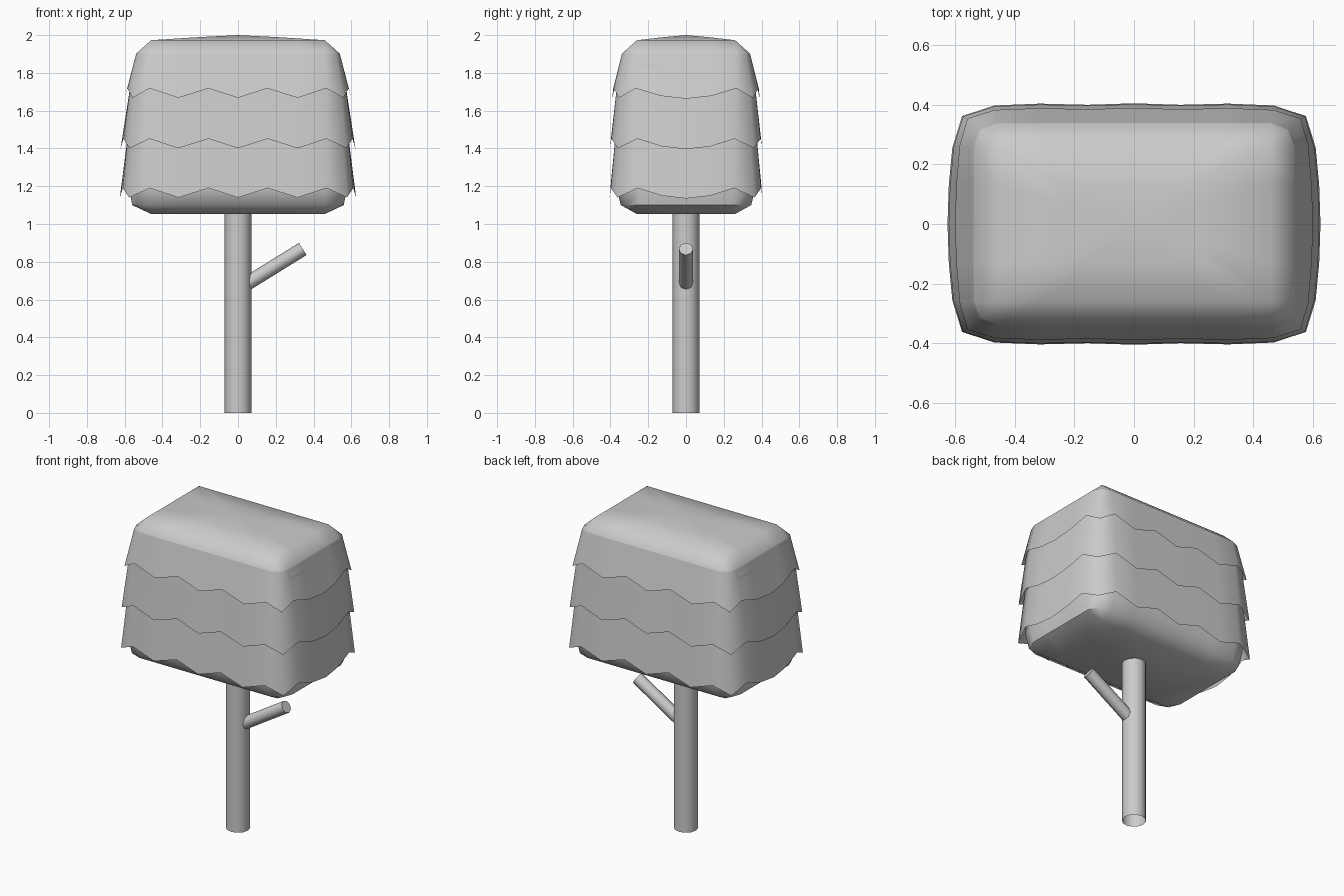
import bpy, bmesh, math
from mathutils import Vector

if "Cube" in bpy.data.objects:
    bpy.data.objects.remove(bpy.data.objects["Cube"])


def ring(a, b, r, z, bulge=0.0, wave=0.0, flare=0.0):
    """Rounded-rectangle loop of 28 points; wave makes a zigzag hem."""
    pts = []

    def add(x, y, low):
        k = 1 + flare * low
        pts.append((x * k, y * k, z + wave * (0.5 - low)))

    ys = [(-2, 0), (-1, .8), (0, 1.1), (1, .8), (2, 0)]
    xs = [(i, 1 - abs(i) % 2) for i in range(-3, 4)]
    sx, sy = (a - r) / 3, (b - r) / 2
    ca, cb = a - .28 * r, b - .28 * r
    for s in (1, -1):
        for j, low in ys:                       # short side
            add(s * (a + bulge * (1 - (j / 2) ** 2)), s * j * sy, low)
        add(s * ca, s * cb, 1)                  # corner
        for i, low in reversed(xs):             # long side
            add(s * i * sx, s * (b + bulge * .3 * (1 - (i / 3) ** 2)), low)
        add(-s * ca, s * cb, 1)                 # next corner
    return pts


def loft(name, rings, tip=None, base=False):
    bm = bmesh.new()
    loops = [[bm.verts.new(p) for p in r] for r in rings]
    n = len(loops[0])
    for lo, hi in zip(loops, loops[1:]):
        for i in range(n):
            j = (i + 1) % n
            bm.faces.new((lo[i], lo[j], hi[j], hi[i]))
    if tip:
        t = bm.verts.new(tip)
        for i in range(n):
            bm.faces.new((loops[-1][i], loops[-1][(i + 1) % n], t))
    if base:
        bm.faces.new(loops[0][::-1])
    bmesh.ops.remove_doubles(bm, verts=bm.verts, dist=0.0005)
    return finish(name, bm)


def finish(name, bm, angle=50):
    me = bpy.data.meshes.new(name)
    bm.to_mesh(me)
    bm.free()
    ob = bpy.data.objects.new(name, me)
    bpy.context.collection.objects.link(ob)
    bpy.ops.object.select_all(action='DESELECT')
    ob.select_set(True)
    bpy.context.view_layer.objects.active = ob
    bpy.ops.object.shade_smooth_by_angle(angle=math.radians(angle))
    return ob


def tube(name, p, q, radius, sides, cap):
    p, q = Vector(p), Vector(q)
    rot = (q - p).to_track_quat('Z', 'Y')
    bm = bmesh.new()
    bmesh.ops.create_cone(bm, cap_ends=cap, segments=sides, radius1=radius,
                          radius2=radius, depth=(q - p).length)
    for v in bm.verts:
        v.co = rot @ v.co + (p + q) / 2
    return finish(name, bm)


# Rounded block of foliage with a slightly domed top
inner = ring(.46, .26, 0, 1.973)
half = [(x / 2, y / 2, 1.988) for x, y, z in inner]
loft("foliage_core", [
    ring(.46, .26, 0, 1.053),
    ring(.56, .345, .10, 1.10),
    ring(.578, .368, .118, 1.19),
    ring(.555, .352, .095, 1.84),
    ring(.538, .338, .078, 1.903),
    inner, half], tip=(0, 0, 2.0), base=True)

# Three overlapping leaf skirts with zigzag hems: top a, b, z, hem a, b, z
for label, a0, b0, z0, a1, b1, z1 in (
        ("upper", .539, .339, 1.902, .585, .383, 1.693),
        ("middle", .568, .364, 1.745, .606, .395, 1.426),
        ("lower", .582, .372, 1.48, .61, .398, 1.165)):
    loft("foliage_skirt_" + label, [
        ring(a1, b1, a1 - .468, z1, .008, .05, .012),
        ring(a0, b0, a0 - .46, z0)])

# Trunk and side branch
tube("trunk", (0, 0, 0), (0, 0, 1.07), .071, 12, False)
tube("branch", (.03, 0, .674), (.343, 0, .868), .038, 8, True)
